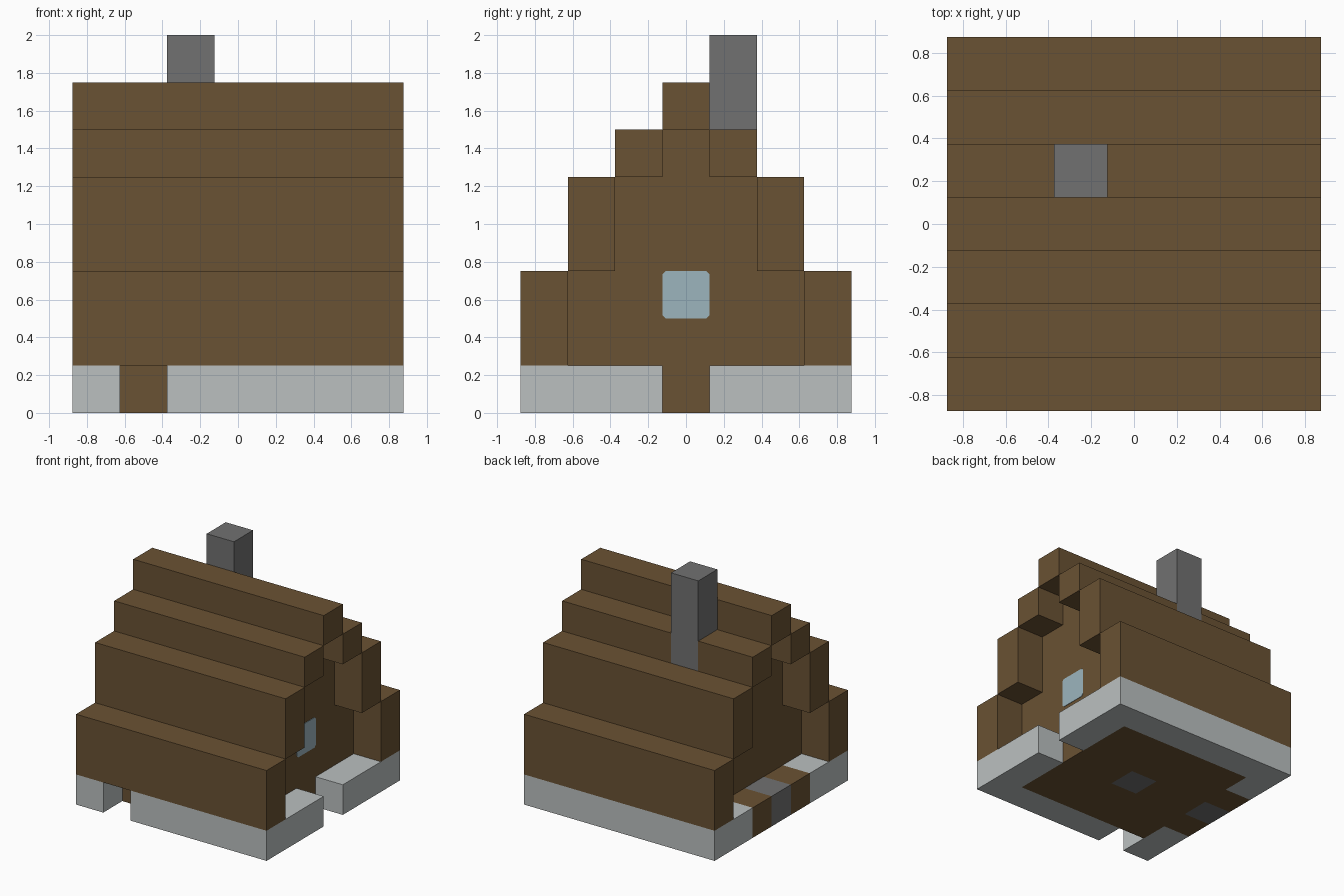
import bpy, bmesh

if "Cube" in bpy.data.objects:
    bpy.data.objects.remove(bpy.data.objects["Cube"])

U = 0.25  # edge length of one building block


def material(name, srgb):
    lin = [((c / 255 + 0.055) / 1.055) ** 2.4 for c in srgb]
    m = bpy.data.materials.new(name)
    m.diffuse_color = (*lin, 1)
    m.use_nodes = True
    m.node_tree.nodes["Principled BSDF"].inputs["Base Color"].default_value = m.diffuse_color
    return m


WOOD = material("brown wood", (106, 82, 51))
PALE = material("pale stone", (187, 192, 192))
GRAY = material("gray stone", (113, 113, 113))
GLASS = material("pale blue glass", (156, 181, 190))


def prism(name, mat, profile, x0, x1):
    """Extrude a (y, z) profile along x; all values in blocks."""
    bm = bmesh.new()
    face = bm.faces.new([bm.verts.new((x0 * U, y * U, z * U)) for y, z in profile])
    out = bmesh.ops.extrude_face_region(bm, geom=[face])["geom"]
    verts = [v for v in out if isinstance(v, bmesh.types.BMVert)]
    bmesh.ops.translate(bm, verts=verts, vec=((x1 - x0) * U, 0, 0))
    bmesh.ops.recalc_face_normals(bm, faces=bm.faces)
    mesh = bpy.data.meshes.new(name)
    bm.to_mesh(mesh)
    bm.free()
    mesh.materials.append(mat)
    obj = bpy.data.objects.new(name, mesh)
    bpy.context.collection.objects.link(obj)
    return obj


def box(name, mat, x, y, z):
    """Box from (min, max) pairs in blocks."""
    return prism(name, mat, [(y[0], z[0]), (y[1], z[0]), (y[1], z[1]), (y[0], z[1])], *x)


BASE = (0, 1)

# Foundation: back wall, front wall with a door gap, short pieces on both sides
box("foundation_back", PALE, (-3.5, 3.5), (2.5, 3.5), BASE)
box("foundation_front_left", PALE, (-3.5, -2.5), (-3.5, -2.5), BASE)
box("foundation_front_right", PALE, (-1.5, 3.5), (-3.5, -2.5), BASE)
for side, y in (("front", (-2.5, -1.5)), ("back", (1.5, 2.5))):
    box("foundation_left_" + side, PALE, (-3.5, -2.5), y, BASE)
for side, y in (("front", (-2.5, -0.5)), ("back", (0.5, 2.5))):
    box("foundation_right_" + side, PALE, (2.5, 3.5), y, BASE)

# Wooden floor around a stone hearth
box("floor_front", WOOD, (-2.5, 2.5), (-2.5, -0.5), BASE)
box("floor_back", WOOD, (-2.5, 2.5), (0.5, 2.5), BASE)
box("floor_left", WOOD, (-2.5, -0.5), (-0.5, 0.5), BASE)
box("floor_right", WOOD, (0.5, 2.5), (-0.5, 0.5), BASE)
box("hearth", GRAY, (-0.5, 0.5), (-0.5, 0.5), BASE)

# Left step: stone block between two wooden blocks
box("side_step_stone", GRAY, (-3.5, -2.5), (-0.5, 0.5), BASE)
for side, y in (("front", (-1.5, -0.5)), ("back", (0.5, 1.5))):
    box("side_step_wood_" + side, WOOD, (-3.5, -2.5), y, BASE)

# House body with stepped gables
half = [(2.5, 1), (2.5, 3), (1.5, 3), (1.5, 5), (0.5, 5), (0.5, 6)]
prism("gabled_body", WOOD, half + [(-y, z) for y, z in reversed(half)], -2.5, 2.5)

# Stepped roof overhanging both gables
ROOF = (-3.5, 3.5)
for i, z in ((3, (1, 3)), (2, (3, 5))):
    for side, s in (("front", -1), ("back", 1)):
        box(f"roof_{side}_{i}", WOOD, ROOF, (s * i - 0.5, s * i + 0.5), z)
box("roof_front_1", WOOD, ROOF, (-1.5, -0.5), (5, 6))
box("roof_back_1_left", WOOD, (-3.5, -1.5), (0.5, 1.5), (5, 6))
box("roof_back_1_right", WOOD, (-0.5, 3.5), (0.5, 1.5), (5, 6))
box("roof_ridge", WOOD, ROOF, (-0.5, 0.5), (6, 7))

# Chimney set into the back slope
box("chimney", GRAY, (-1.5, -0.5), (0.5, 1.5), (5, 8))

# Gable window: thin pane with clipped corners
a, b = 0.5, 0.43
corner = [(a, -b), (a, b), (b, a), (-b, a), (-a, b), (-a, -b), (-b, -a), (b, -a)]
prism("window_pane", GLASS, [(y, z + 2.5) for y, z in corner], 2.495, 2.515)
